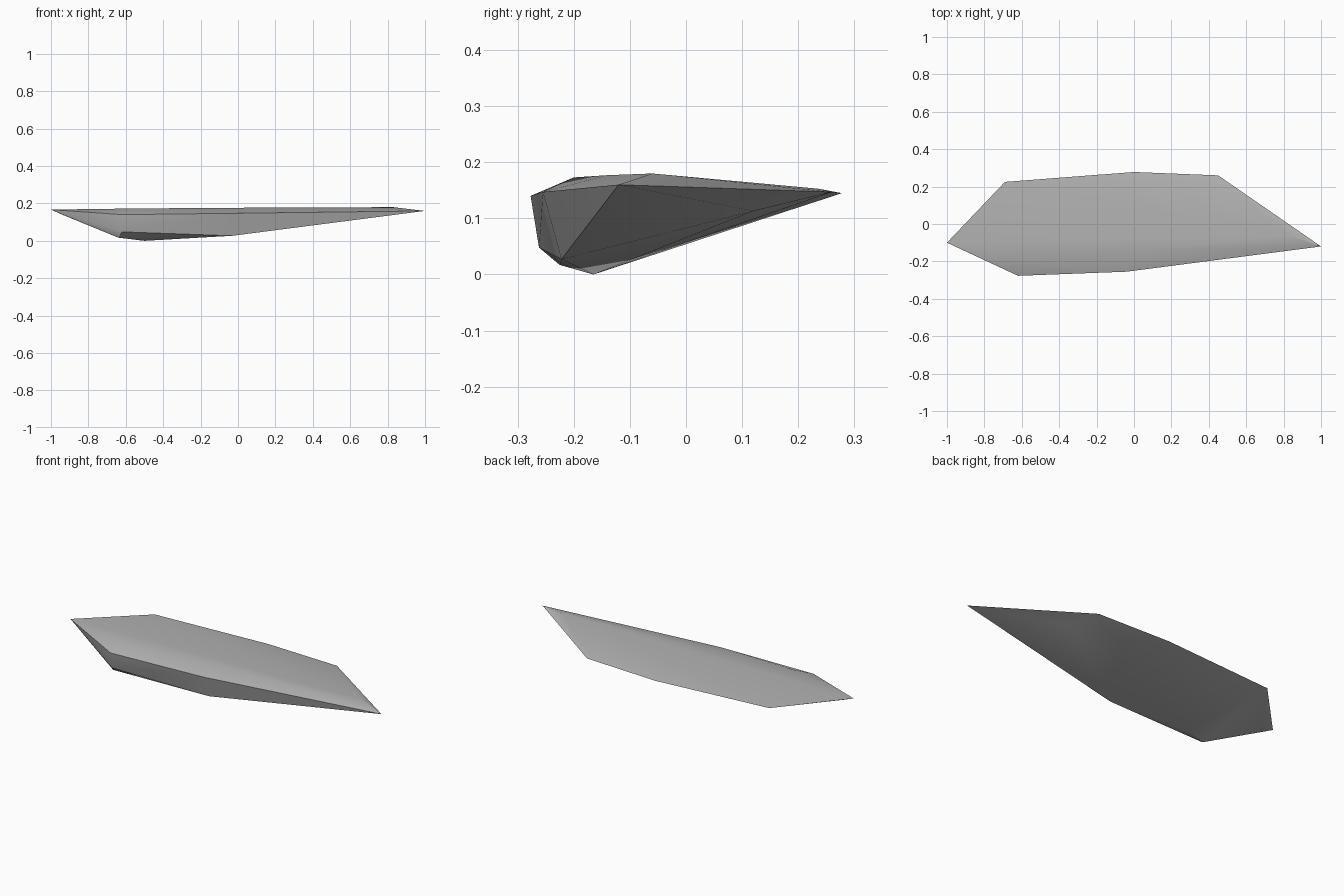
import bpy
import bmesh

cube = bpy.data.objects.get("Cube")
if cube:
    bpy.data.objects.remove(cube, do_unlink=True)

# Single stone colour
stone = bpy.data.materials.new("stone grey")
stone.use_nodes = True
grey = (0.45, 0.45, 0.45, 1)
stone.diffuse_color = grey
stone.node_tree.nodes["Principled BSDF"].inputs["Base Color"].default_value = grey

# Sharp outer rim of the shard
rim = [(-1, -.1, .167), (-.69, .225, .152), (0, .278, .145), (.45, .26, .147),
       (1, -.12, .16), (-.04, -.255, .147), (-.62, -.277, .14)]
# Shallow crown above the rim
crown = [(-.55, -.2, .173), (.05, -.14, .177), (.83, -.06, .18), (.44, .235, .153)]
# Deep keel below the rim
keel = [(-.94, -.11, .14), (-.62, -.262, .048), (-.64, -.225, .017),
        (-.5, -.165, 0), (-.03, -.222, .027), (.53, .12, .113)]

# The shard is the convex skin around those corners
bm = bmesh.new()
for corner in rim + crown + keel:
    bm.verts.new(corner)
hull = bmesh.ops.convex_hull(bm, input=bm.verts)
loose = [v for v in bm.verts if not v.link_faces]
bmesh.ops.delete(bm, geom=loose, context='VERTS')
bmesh.ops.recalc_face_normals(bm, faces=bm.faces)

mesh = bpy.data.meshes.new("stone_shard")
bm.to_mesh(mesh)
bm.free()
mesh.materials.append(stone)
shard = bpy.data.objects.new("stone_shard", mesh)
bpy.context.collection.objects.link(shard)

# Smooth the gentle facets, keep the rim crisp
bpy.ops.object.select_all(action='DESELECT')
shard.select_set(True)
bpy.context.view_layer.objects.active = shard
bpy.ops.object.shade_smooth_by_angle(angle=0.5)
